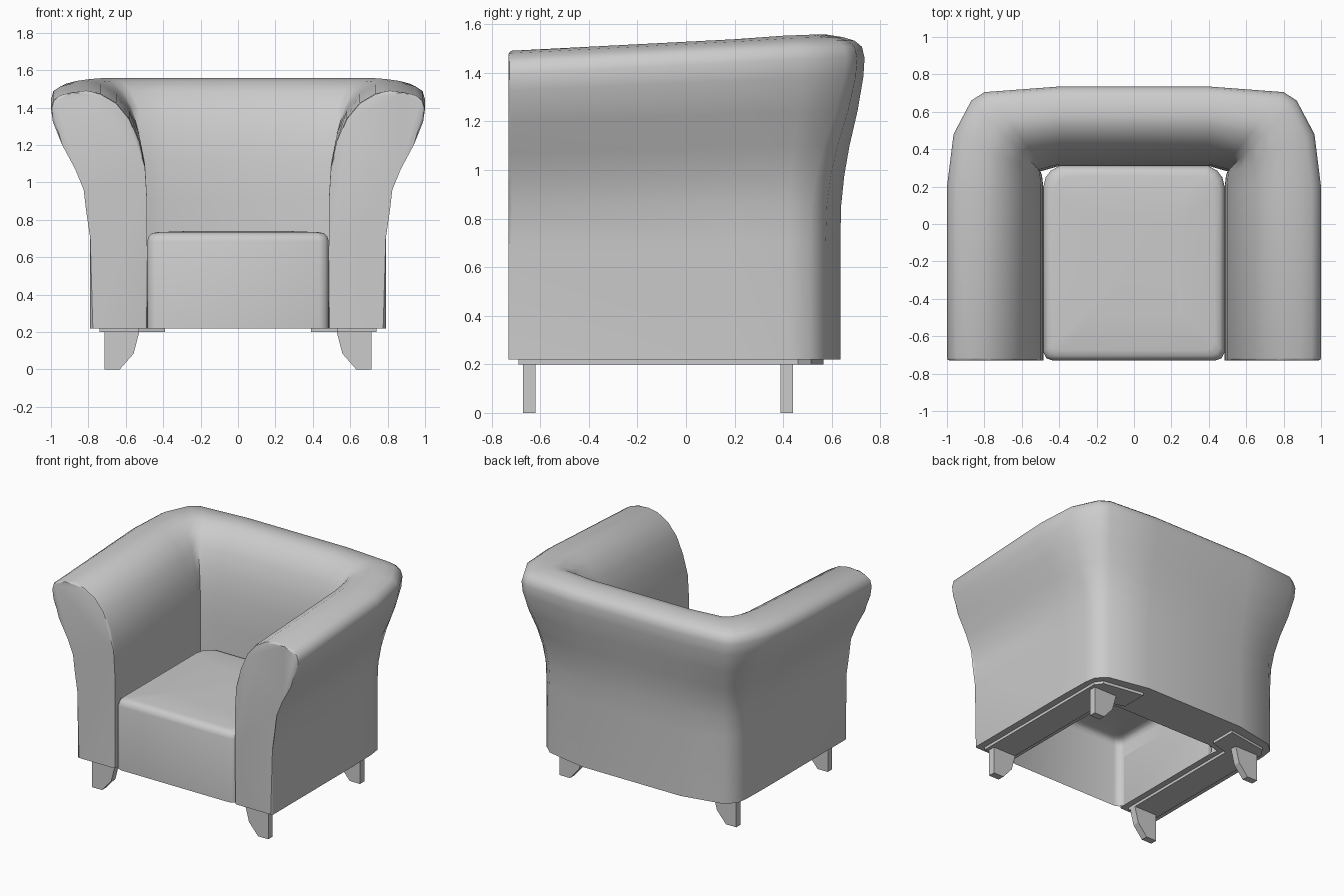
import bpy, bmesh
from mathutils import Vector

if "Cube" in bpy.data.objects:
    bpy.data.objects.remove(bpy.data.objects["Cube"])


def finish(name, bm, smooth=None, mirror=False):
    bmesh.ops.recalc_face_normals(bm, faces=bm.faces)
    me = bpy.data.meshes.new(name)
    bm.to_mesh(me)
    bm.free()
    ob = bpy.data.objects.new(name, me)
    bpy.context.collection.objects.link(ob)
    if smooth:
        bpy.ops.object.select_all(action='DESELECT')
        ob.select_set(True)
        bpy.context.view_layer.objects.active = ob
        bpy.ops.object.shade_smooth_by_angle(angle=smooth)
    if mirror:
        m = ob.modifiers.new("mirror", 'MIRROR')
        m.use_clip = True
        m.merge_threshold = 0.001
    return ob


def bridge(bm, a, b):
    n = len(a)
    for i in range(n):
        bm.faces.new((a[i], a[(i + 1) % n], b[(i + 1) % n], b[i]))


def prism(name, pts, to3d, d0, d1):
    bm = bmesh.new()
    a, b = ([bm.verts.new(to3d(u, v, d)) for u, v in pts] for d in (d0, d1))
    bridge(bm, a, b)
    bm.faces.new(a)
    bm.faces.new(b)
    return finish(name, bm, mirror=True)


# Arm-and-back shell: flared cross-section swept round half a U, then mirrored
inner = [(.485, .22), (.485, .6), (.486, .9), (.497, 1.08), (.528, 1.22), (.58, 1.34),
         (.65, 1.425), (.735, 1.475), (.81, 1.49), (.89, 1.48), (.95, 1.465),
         (.987, 1.44), (1.0, 1.395)]
outer = [(.99, 1.325), (.94, 1.2), (.87, 1.07), (.825, .96), (.798, .85), (.79, .7), (.79, .22)]
# each station: inner base, outer base, outermost flare (x, y)
stations = [((.485, -.73), (.79, -.73), (1, -.73)),
            ((.485, .2), (.79, .2), (1, .2)),
            ((.492, .26), (.785, .42), (.965, .48)),
            ((.5, .282), (.772, .51), (.87, .66)),
            ((.47, .29), (.7, .575), (.80, .705)),
            ((.4, .31), (.4, .635), (.4, .735)),
            ((0, .31), (0, .635), (0, .735))]
bm = bmesh.new()
rings = []
for I, B, F in stations:
    I, B, F = Vector(I), Vector(B), Vector(F)
    ring = []
    for pts, start, x0 in ((inner, I, .485), (outer, B, .79)):
        for x, z in pts:
            p = start.lerp(F, (x - x0) / (1 - x0))
            rise = .067 * min(1, (F.y + .73) / 1.3) * min(1, max(0, (z - .8) / .6))
            ring.append(bm.verts.new((p.x, p.y, z + rise)))
    rings.append(ring)
for a, b in zip(rings, rings[1:]):
    bridge(bm, a, b)
cap = bm.faces.new(rings[0])
rim = [e for e in cap.edges if max(v.co.z for v in e.verts) > .23]
bmesh.ops.bevel(bm, geom=rim, offset=.014, segments=2, profile=.5, affect='EDGES')
finish("arm_and_back_shell", bm, .75, True)

# Seat: rounded outline, softened crowned top, open underneath
half = [(.435, -.73), (.468, -.718), (.485, -.685), (.485, .2), (.472, .25), (.445, .285), (.4, .31)]
outline = half + [(-x, y) for x, y in reversed(half)]
bm = bmesh.new()
prev = None
for z, inset in ((.22, 0), (.685, 0), (.712, .008), (.728, .026), (.734, .055), (.741, .25)):
    sx, sy = 1 - inset / .485, 1 - inset / .52
    ring = [bm.verts.new((x * sx, (y + .21) * sy - .21, z)) for x, y in outline]
    if prev:
        bridge(bm, prev, ring)
    prev = ring
bm.faces.new(prev)
finish("seat", bm, .75)

# Base plates under the arms, turning the back corners
prism("base_plate", [(.53, -.69), (.74, -.69), (.74, .46), (.7, .515), (.39, .565), (.39, .37), (.53, .33)],
      lambda x, y, z: (x, y, z), .2, .22)

# Tapered slab legs
for name, y in (("front_legs", -.67), ("back_legs", .39)):
    prism(name, [(.715, 0), (.715, .2), (.528, .2), (.558, .085), (.632, 0)],
          lambda x, z, d: (x, d, z), y, y + .05)
